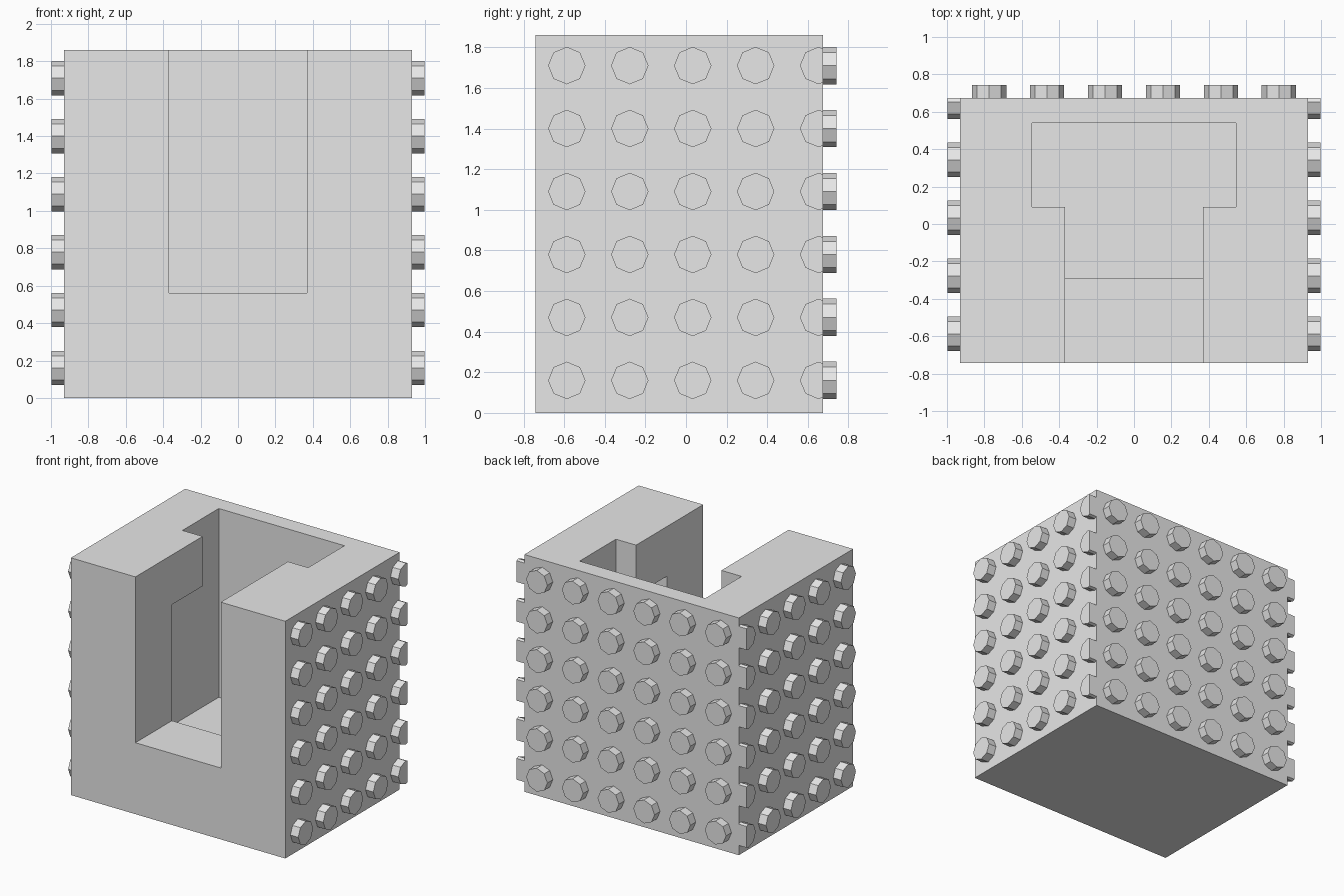
import bpy, bmesh, math

if "Cube" in bpy.data.objects:
    bpy.data.objects.remove(bpy.data.objects["Cube"])

HX, Y0, Y1, H = 0.93, -0.742, 0.674, 1.86   # block extents
PITCH, STUD_R, STUD_H = 0.31, 0.092, 0.068

grey = bpy.data.materials.new("light grey")
grey.diffuse_color = (0.8, 0.8, 0.8, 1)
grey.use_nodes = True
grey.node_tree.nodes["Principled BSDF"].inputs["Base Color"].default_value = grey.diffuse_color


def finish(name, bm):
    bmesh.ops.recalc_face_normals(bm, faces=bm.faces)
    mesh = bpy.data.meshes.new(name)
    bm.to_mesh(mesh)
    bm.free()
    mesh.materials.append(grey)
    obj = bpy.data.objects.new(name, mesh)
    bpy.context.collection.objects.link(obj)
    return obj


def prism(name, profile, half_width):
    """Extrude a (y, z) profile along x, centred on x = 0."""
    bm = bmesh.new()
    face = bm.faces.new([bm.verts.new((-half_width, y, z)) for y, z in profile])
    ext = bmesh.ops.extrude_face_region(bm, geom=[face])
    verts = [v for v in ext["geom"] if isinstance(v, bmesh.types.BMVert)]
    bmesh.ops.translate(bm, verts=verts, vec=(2 * half_width, 0, 0))
    return finish(name, bm)


def rect(y0, y1, z0, z1):
    return [(y0, z0), (y1, z0), (y1, z1), (y0, z1)]


def add_stud(bm, place):
    """Eight-sided stud; place maps (u, v, depth) to a position."""
    ring = [(STUD_R * math.cos(i * math.pi / 4), STUD_R * math.sin(i * math.pi / 4))
            for i in range(8)]
    base = [bm.verts.new(place(u, v, -0.01)) for u, v in ring]
    top = [bm.verts.new(place(u, v, STUD_H)) for u, v in ring]
    bm.faces.new(base)
    bm.faces.new(top)
    for i in range(8):
        j = (i + 1) % 8
        bm.faces.new((base[i], base[j], top[j], top[i]))


# Block with a front slot and a wider, undercut chamber
block = prism("block", rect(Y0, Y1, 0, H), HX)
slot = prism("slot_cutter", rect(-1.0, 0.3, 0.56, 2.2), 0.37)
chamber = prism("chamber_cutter", [(-0.29, 0.38), (0.54, 0.38), (0.54, 2.1),
                                   (0.09, 2.1), (0.09, 1.47), (-0.29, 1.47)], 0.545)
for cutter in (slot, chamber):
    mod = block.modifiers.new(cutter.name, "BOOLEAN")
    mod.operation = "DIFFERENCE"
    mod.solver = "EXACT"
    mod.object = cutter
    cutter.hide_render = True
    cutter.hide_set(True)

rows = [0.16 + PITCH * i for i in range(6)]

# Side studs, the rearmost column trimmed flush with the back of the block
for name, side in (("right_studs", 1), ("left_studs", -1)):
    bm = bmesh.new()
    for z in rows:
        for i in range(5):
            y = Y0 + PITCH * (i + 0.5)
            add_stud(bm, lambda u, v, d: (side * (HX + d), y + u, z + v))
    cut = bmesh.ops.bisect_plane(bm, geom=bm.verts[:] + bm.edges[:] + bm.faces[:],
                                 plane_co=(0, Y1, 0), plane_no=(0, 1, 0),
                                 clear_outer=True)
    edges = [e for e in cut["geom_cut"] if isinstance(e, bmesh.types.BMEdge)]
    bmesh.ops.holes_fill(bm, edges=edges, sides=0)
    finish(name, bm)

# Back studs
bm = bmesh.new()
for z in rows:
    for i in range(6):
        x = PITCH * (i - 2.5)
        add_stud(bm, lambda u, v, d: (x + u, Y1 + d, z + v))
finish("back_studs", bm)
